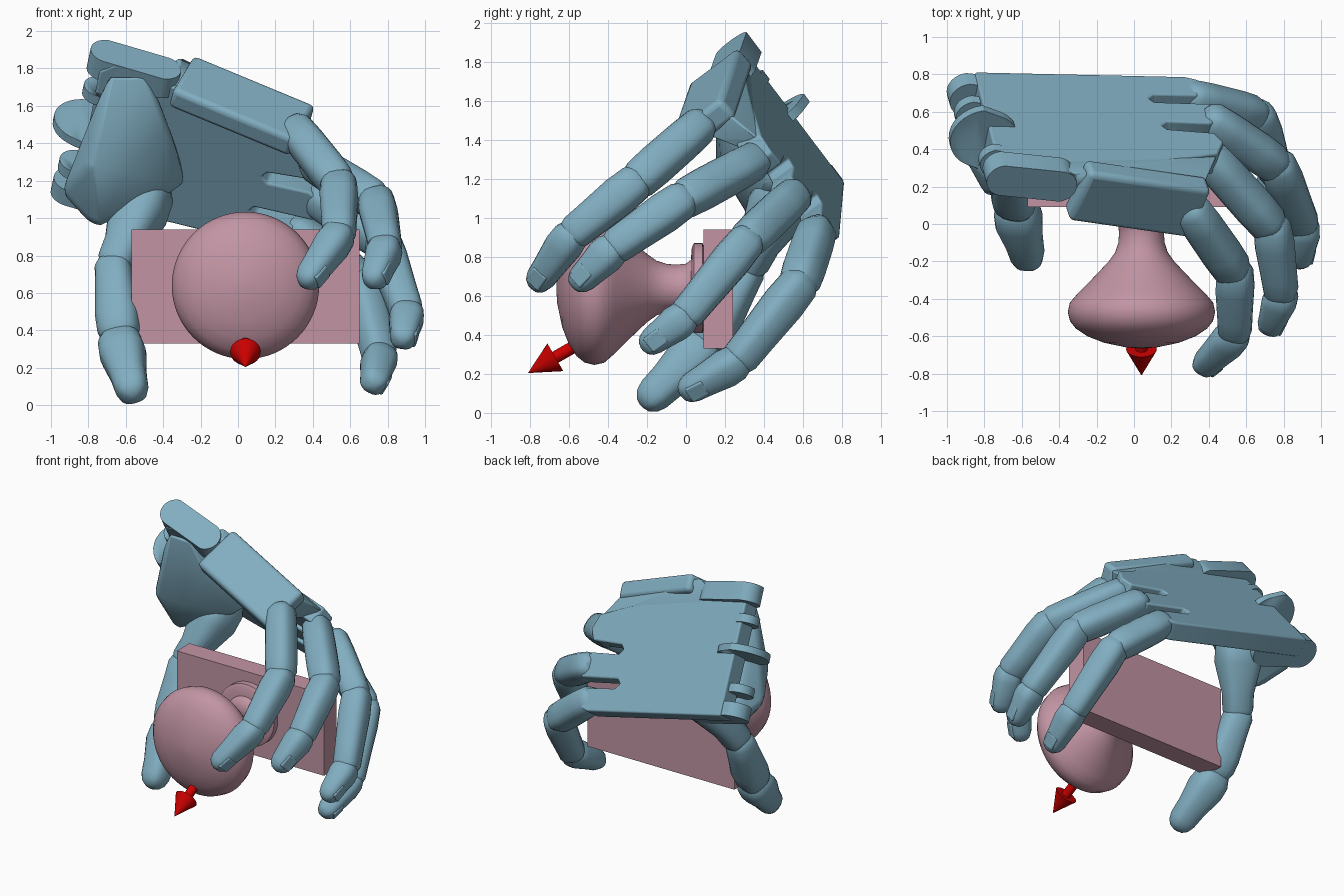
import bpy, bmesh
from math import cos, sin, pi
from mathutils import Vector as V

if "Cube" in bpy.data.objects:
    bpy.data.objects.remove(bpy.data.objects["Cube"])


def material(name, rgb):
    m = bpy.data.materials.new(name)
    m.diffuse_color = (*rgb, 1)
    m.use_nodes = True
    m.node_tree.nodes["Principled BSDF"].inputs["Base Color"].default_value = m.diffuse_color
    return m


BLUE = material("hand_blue", (0.22, 0.42, 0.53))
PINK = material("knob_pink", (0.54, 0.30, 0.37))
RED = material("arrow_red", (0.60, 0.0, 0.0))


def finish(name, bm, mat, bevel=0.0, angle=0.6):
    bmesh.ops.recalc_face_normals(bm, faces=bm.faces[:])
    me = bpy.data.meshes.new(name)
    bm.to_mesh(me)
    bm.free()
    ob = bpy.data.objects.new(name, me)
    bpy.context.collection.objects.link(ob)
    me.materials.append(mat)
    if bevel:
        b = ob.modifiers.new("bevel", 'BEVEL')
        b.width, b.segments, b.limit_method = bevel, 3, 'ANGLE'
    bpy.ops.object.select_all(action='DESELECT')
    ob.select_set(True)
    bpy.context.view_layer.objects.active = ob
    bpy.ops.object.shade_smooth_by_angle(angle=angle)
    return ob


def frame(axis, hint):
    z = V(axis).normalized()
    x = V(hint).cross(z).normalized()
    return x, z.cross(x), z


def lathe(name, origin, axis, profile, mat, n=40, hint=(0.1, 0.2, 1), power=1.0):
    """Rings along an axis; power below 1 makes the section squarer."""
    x, y, z = frame(axis, hint)
    sq = lambda c: (1 if c >= 0 else -1) * abs(c) ** power
    bm = bmesh.new()
    rings = []
    for d, r in profile:
        rings.append([bm.verts.new(V(origin) + z * d + x * (r * sq(cos(2 * pi * i / n)))
                                   + y * (r * sq(sin(2 * pi * i / n)))) for i in range(n)])
    for a, b in zip(rings, rings[1:]):
        for i in range(n):
            bm.faces.new((a[i], a[(i + 1) % n], b[(i + 1) % n], b[i]))
    bm.faces.new(rings[0])
    bm.faces.new(rings[-1])
    return finish(name, bm, mat)


def block(name, center, axis, hint, size, mat, bevel):
    """Box whose size runs along (axis, hint side, remaining side)."""
    x, y, z = frame(axis, hint)
    bm = bmesh.new()
    bmesh.ops.create_cube(bm, size=1)
    for v in bm.verts:
        c = v.co.copy()
        v.co = V(center) + z * (c.x * size[0]) + y * (c.y * size[1]) + x * (c.z * size[2])
    return finish(name, bm, mat, bevel)


def hull(name, pts, mat, bevel, angle=0.9):
    bm = bmesh.new()
    for p in pts:
        bm.verts.new(p)
    bmesh.ops.convex_hull(bm, input=bm.verts[:])
    loose = [v for v in bm.verts if not v.link_faces]
    bmesh.ops.delete(bm, geom=loose, context='VERTS')
    return finish(name, bm, mat, bevel, angle)


def phalanx(name, p, q, r0, r1, hint, tip=False):
    L = (V(q) - V(p)).length
    prof = [(-0.7 * r0, 0.4 * r0), (-0.45 * r0, 0.75 * r0), (0, r0 * 0.98), (L * 0.25, r0 * 1.04), (L * 0.7, r1 * 1.04)]
    if tip:
        prof += [(L, r1 * 0.95), (L + 0.5 * r1, r1 * 0.78), (L + 0.8 * r1, r1 * 0.5), (L + 0.92 * r1, r1 * 0.15)]
    else:
        prof += [(L - 0.35 * r1, r1), (L + 0.3 * r1, r1 * 0.75), (L + 0.55 * r1, r1 * 0.4)]
    lathe(name, p, V(q) - V(p), prof, BLUE, 20, hint, 0.75)


def finger(name, pts, radii):
    pts = [V(p) for p in pts]
    out = pts[1] * 0.5 + pts[2] * 0.5 - (pts[0] + pts[3]) / 2
    for i, part in enumerate(("proximal", "middle", "distal")):
        phalanx(f"{name}_{part}", pts[i], pts[i + 1], radii[i], radii[i + 1], out, i == 2)
    # fingernail on the outer side of the tip
    ax = (pts[3] - pts[2]).normalized()
    up = (out - ax * out.dot(ax)).normalized()
    block(f"{name}_nail", pts[3] + up * radii[3] * 0.82 - ax * 0.02, ax + up * -0.1, up,
          (0.1, 0.025, 0.09), BLUE, 0.01)


# mounting plate and door knob
block("plate", (0.04, 0.165, 0.635), (1, 0, 0), (0, 1, 0), (1.22, 0.15, 0.61), PINK, 0)
lathe("knob", (0.04, 0, 0.64), (0, 1, 0),
      [(-0.665, 0.01), (-0.66, 0.08), (-0.635, 0.2), (-0.6, 0.29), (-0.56, 0.35), (-0.52, 0.382),
       (-0.47, 0.394), (-0.42, 0.383), (-0.37, 0.34), (-0.3, 0.27), (-0.2, 0.175), (-0.15, 0.14),
       (-0.1, 0.124), (-0.05, 0.12), (0.0, 0.125), (0.025, 0.145), (0.03, 0.21), (0.04, 0.23),
       (0.085, 0.23), (0.095, 0.2)], PINK, 64)

# push arrow
lathe("arrow", (0.04, -0.67, 0.285), (0, -0.87, -0.5),
      [(-0.2, 0.032), (0, 0.032), (0.0, 0.082), (0.16, 0.001)], RED, 32)

# four fingers, from index to little finger
R = (0.097, 0.099, 0.09, 0.077)
finger("index", [(0.31, 0.07, 1.47), (0.54, -0.26, 1.18), (0.54, -0.59, 0.91), (0.385, -0.745, 0.69)], R)
finger("middle", [(0.41, 0.35, 1.29), (0.74, -0.02, 1.09), (0.79, -0.38, 0.84), (0.735, -0.53, 0.69)], R)
finger("ring", [(0.42, 0.55, 1.11), (0.77, 0.31, 0.88), (0.905, -0.01, 0.49), (0.885, -0.17, 0.37)], R)
finger("little", [(0.32, 0.67, 0.93), (0.66, 0.58, 0.66), (0.76, 0.26, 0.26), (0.73, 0.03, 0.13)], R)

# thumb
bend = (-1, 0.3, 0)
phalanx("thumb_base", (-0.49, 0.52, 1.14), (-0.66, 0.31, 0.74), 0.15, 0.1, bend)
phalanx("thumb_middle", (-0.665, 0.31, 0.74), (-0.63, 0.10, 0.36), 0.1, 0.115, bend)
phalanx("thumb_tip", (-0.63, 0.08, 0.33), (-0.57, -0.165, 0.095), 0.12, 0.095, bend, True)

# back of the hand: slotted outline seen from above, laid on a sloping plane
normal = V((0.174, 0.88, 0.629)).normalized()
outline = [(-0.85, 0.815), (0.27, 0.79), (0.34, 0.775), (0.37, 0.73), (0.34, 0.69), (0.11, 0.695),
           (0.08, 0.675), (0.11, 0.655), (0.42, 0.645), (0.47, 0.6), (0.46, 0.56), (0.40, 0.54),
           (0.18, 0.55), (0.15, 0.53), (0.18, 0.51), (0.43, 0.49), (0.48, 0.44), (0.45, 0.38),
           (-0.2, 0.29), (-0.64, 0.26), (-0.72, 0.3)]
bm = bmesh.new()
face = bm.faces.new([bm.verts.new((x, y, 1.9 - (0.174 * (x + 0.7) + 0.88 * (y - 0.27)) / 0.629))
                     for x, y in outline])
ext = bmesh.ops.extrude_face_region(bm, geom=[face])
for v in ext["geom"]:
    if isinstance(v, bmesh.types.BMVert):
        v.co -= normal * 0.14
finish("palm_back", bm, BLUE, 0.012)

# folded block that carries the index finger, and the web joining it to the back
block("index_palm_block", (0.02, 0.135, 1.60), (0.70, -0.10, -0.29), (0, 0.75, 0.66),
      (0.71, 0.34, 0.13), BLUE, 0.03)
hull("index_web", [(-0.31, 0.27, 1.86), (0.38, 0.22, 1.53), (-0.42, 0.30, 1.80), (0.45, 0.38, 1.40),
                   (0.30, 0.12, 1.42), (-0.33, 0.18, 1.70), (-0.38, 0.35, 1.68), (0.36, 0.32, 1.34)], BLUE, 0.01)

# thumb muscle and heel of the hand
hull("thumb_mount", [(-0.70, 0.16, 1.78), (-0.48, 0.15, 1.78), (-0.38, 0.22, 1.50), (-0.76, 0.36, 0.94),
                     (-0.80, 0.15, 1.28), (-0.58, 0.18, 1.25), (-0.34, 0.42, 1.14), (-0.95, 0.42, 1.15),
                     (-0.88, 0.66, 1.07), (-0.26, 0.54, 1.20), (-0.58, 0.67, 1.10)], BLUE, 0.04)

# wrist hinge lugs: rounded bars running from one shared line into the back of the hand
wrist = V((-0.15, 0.53, -0.70)).normalized()
inward = wrist.cross(normal).normalized()
if inward.x < 0:
    inward = -inward
for i, (c, r, w, run) in enumerate([((-0.70, 0.27, 1.84), 0.10, 0.13, 0.3), ((-0.74, 0.34, 1.68), 0.09, 0.06, 0.15),
                                    ((-0.80, 0.47, 1.50), 0.19, 0.05, 0.0), ((-0.86, 0.59, 1.28), 0.10, 0.06, 0.2),
                                    ((-0.885, 0.69, 1.165), 0.11, 0.10, 0.3)]):
    pts = []
    for k in range(32):
        a = 2 * pi * k / 32
        rim = V(c) + inward * (r * cos(a)) + normal * (r * sin(a))
        if cos(a) > 0:
            rim += inward * run - normal * 0.03
        pts += [rim - wrist * w / 2, rim + wrist * w / 2]
    hull(f"wrist_lug_{i + 1}", pts, BLUE, 0.01, 0.6)
